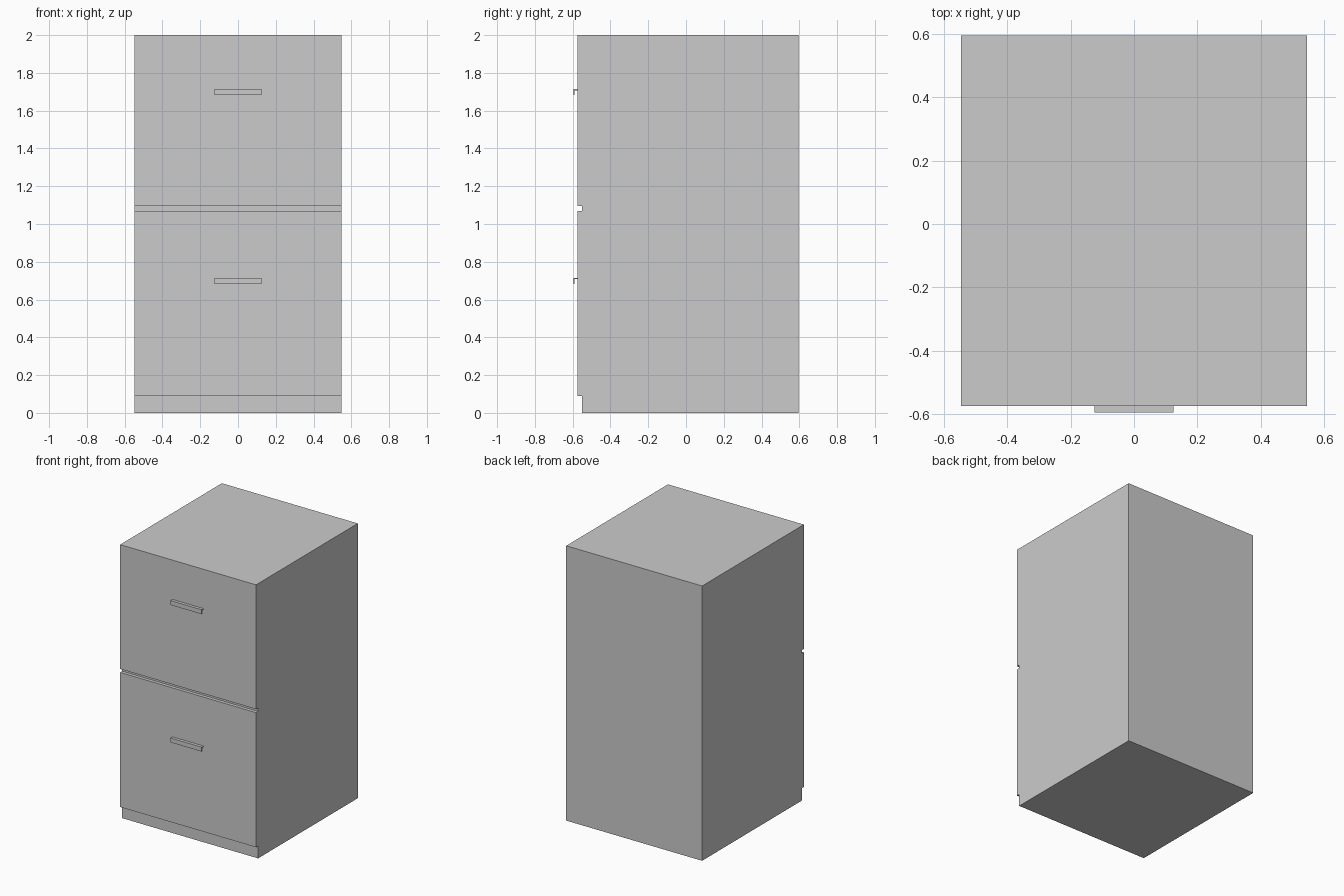
import bpy
import bmesh

cube = bpy.data.objects.get("Cube")
if cube:
    bpy.data.objects.remove(cube, do_unlink=True)

# One painted-metal grey for the whole cabinet
grey = bpy.data.materials.new("light_grey_metal")
grey.use_nodes = True
colour = (0.6, 0.6, 0.6, 1)
grey.diffuse_color = colour
grey.node_tree.nodes["Principled BSDF"].inputs["Base Color"].default_value = colour


def extrude_profile(name, profile, half_width):
    """Sweep a closed (y, z) side profile across the width of the cabinet."""
    bm = bmesh.new()
    face = bm.faces.new([bm.verts.new((-half_width, y, z)) for y, z in profile])
    swept = bmesh.ops.extrude_face_region(bm, geom=[face])["geom"]
    verts = [v for v in swept if isinstance(v, bmesh.types.BMVert)]
    bmesh.ops.translate(bm, verts=verts, vec=(2 * half_width, 0, 0))
    bmesh.ops.recalc_face_normals(bm, faces=bm.faces)
    mesh = bpy.data.meshes.new(name)
    bm.to_mesh(mesh)
    bm.free()
    mesh.materials.append(grey)
    obj = bpy.data.objects.new(name, mesh)
    bpy.context.collection.objects.link(obj)
    return obj


def rectangle(y0, y1, z0, z1):
    return [(y0, z0), (y1, z0), (y1, z1), (y0, z1)]


HALF_WIDTH = 0.547
BACK, BODY_FRONT, DRAWER_FRONT, HANDLE_FRONT = 0.596, -0.55, -0.574, -0.596

# Cabinet body, with the plinth and the gap between drawers left recessed
extrude_profile("cabinet_body", rectangle(BODY_FRONT, BACK, 0, 2), HALF_WIDTH)

# Drawer fronts with their angled-strip handles
for level, bottom, top, grip in (("lower", 0.09, 1.07, 0.714), ("upper", 1.095, 2, 1.714)):
    extrude_profile(level + "_drawer_front",
                    rectangle(DRAWER_FRONT, BODY_FRONT, bottom, top), HALF_WIDTH)
    t = 0.006
    lip = grip - 0.032
    handle = [(DRAWER_FRONT, grip), (HANDLE_FRONT, grip), (HANDLE_FRONT, lip),
              (HANDLE_FRONT + t, lip), (HANDLE_FRONT + t, grip - t), (DRAWER_FRONT, grip - t)]
    extrude_profile(level + "_handle", handle, 0.125)
